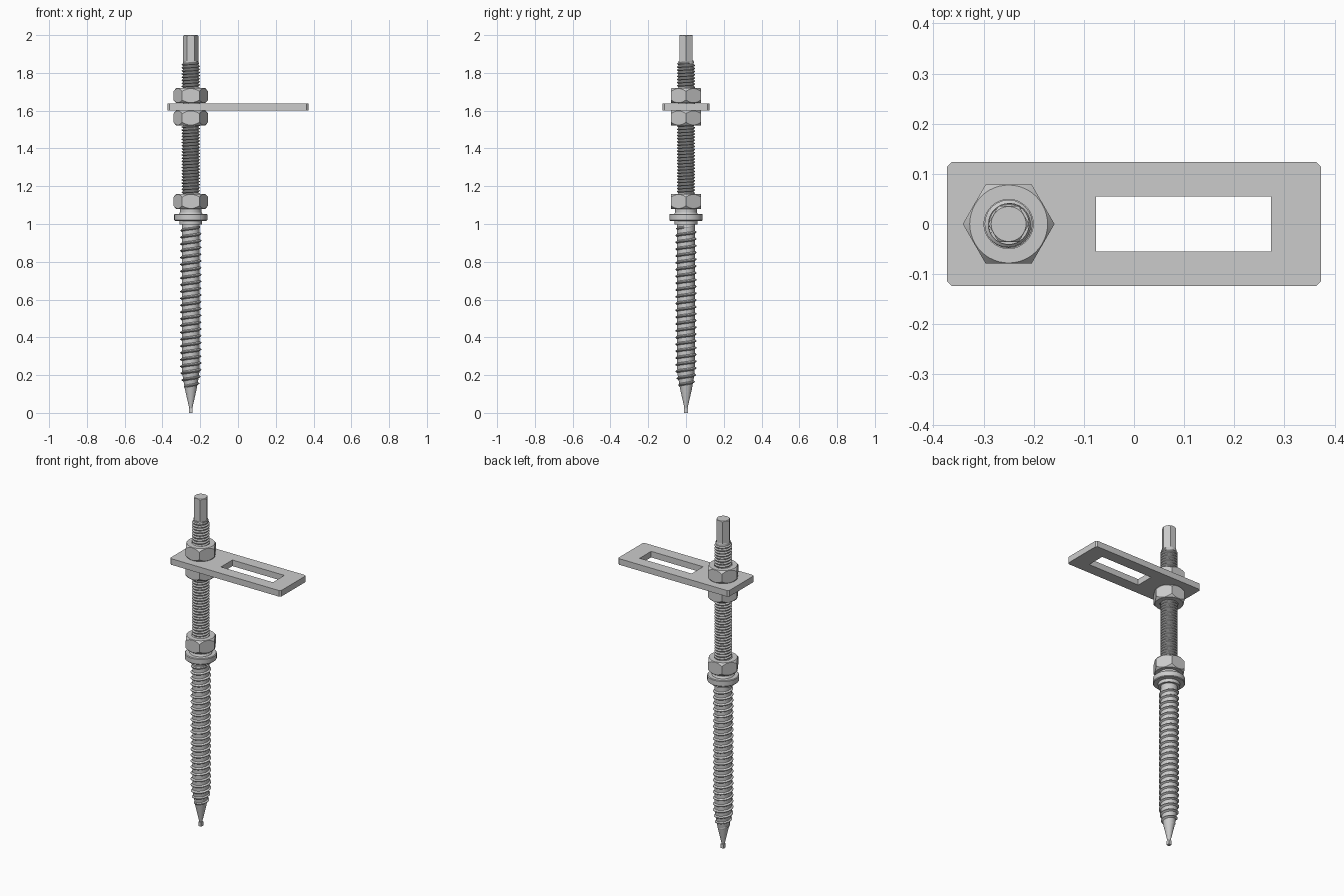
import bpy, bmesh
from math import sin, cos, pi, tau, radians

if "Cube" in bpy.data.objects:
    bpy.data.objects.remove(bpy.data.objects["Cube"])

AX = -0.25  # x position of the bolt axis


def finish(name, bm, angle=30):
    bmesh.ops.remove_doubles(bm, verts=bm.verts, dist=1e-5)
    bmesh.ops.recalc_face_normals(bm, faces=bm.faces)
    me = bpy.data.meshes.new(name)
    bm.to_mesh(me)
    bm.free()
    ob = bpy.data.objects.new(name, me)
    bpy.context.collection.objects.link(ob)
    bpy.ops.object.select_all(action='DESELECT')
    ob.select_set(True)
    bpy.context.view_layer.objects.active = ob
    bpy.ops.object.shade_smooth_by_angle(angle=radians(angle))
    return ob


def skin(bm, rings, closed=True):
    """Join consecutive rows of points with quads."""
    rows = [[bm.verts.new(p) for p in r] for r in rings]
    n = len(rows[0])
    for a, b in zip(rows, rows[1:]):
        for i in range(n if closed else n - 1):
            j = (i + 1) % n
            bm.faces.new((a[i], a[j], b[j], b[i]))
    return rows


def lathe(name, profile, n=32):
    bm = bmesh.new()
    rows = skin(bm, [[(AX + r * cos(tau * i / n), r * sin(tau * i / n), z)
                      for i in range(n)] for r, z in profile])
    bm.faces.new(rows[0])
    bm.faces.new(rows[-1])
    return finish(name, bm)


def hex_part(name, corner, z0, z1, bore, slope, bottom_chamfer=True):
    """Hexagonal prism whose corners are cut by a cone at the ends."""
    n, apo = 48, corner * cos(pi / 6)
    angs = [tau * i / n for i in range(n)]

    def ring(rad, zf):
        out = []
        for a in angs:
            r = rad if rad else apo / cos((a % (pi / 3)) - pi / 6)
            out.append((AX + r * cos(a), r * sin(a), zf(r)))
        return out
    rc = apo * 0.98
    drop = lambda r: slope * max(0, r - rc)
    low = drop if bottom_chamfer else (lambda r: 0)
    bm = bmesh.new()
    rows = skin(bm, [ring(bore, lambda r: z0), ring(rc, lambda r: z0),
                     ring(None, lambda r: z0 + low(r)),
                     ring(None, lambda r: z1 - drop(r)),
                     ring(rc, lambda r: z1), ring(bore, lambda r: z1)])
    for a, b in zip(range(n), list(range(1, n)) + [0]):  # bore wall
        bm.faces.new((rows[-1][a], rows[-1][b], rows[0][b], rows[0][a]))
    return finish(name, bm)


def thread(name, z0, z1, pitch, root, crest, width, n=24):
    """Helical fin; root and crest are functions of z."""
    steps = int((z1 - z0) / pitch * n)
    rows = []
    for s in range(steps + 1):
        a, z = tau * s / n, z0 + pitch * s / n
        fade = min(1, s / n, (steps - s) / n)
        ro = root(z) - 0.002
        rt = ro + (crest(z) - ro) * fade
        rows.append([(AX + r * cos(a), r * sin(a), z + dz) for r, dz in
                     ((ro, -width / 2), (rt, -width * .1),
                      (rt, width * .1), (ro, width / 2))])
    bm = bmesh.new()
    skin(bm, rows, closed=False)
    return finish(name, bm)


# Wood screw shank with pointed end
lathe("screw_shank", [(0.006, 0.015), (0.031, 0.125), (0.044, 0.2), (0.047, 0.24),
                      (0.047, 1.01)])
taper = lambda z: 0.03 + 0.017 * min(1, max(0, (z - 0.12) / 0.1))
thread("screw_thread", 0.12, 1.0, 0.036, taper, lambda z: taper(z) + 0.009, 0.018)

# Little square point at the very tip
bm = bmesh.new()
bmesh.ops.create_cube(bm, size=1)
for v in bm.verts:
    v.co = (AX + v.co.x * 0.02, v.co.y * 0.02, 0.0125 + v.co.z * 0.025)
finish("tip_point", bm)

# Machine thread rod
lathe("upper_rod", [(0.041, 1.0), (0.041, 1.862)])
thread("upper_thread", 1.06, 1.862, 0.0165, lambda z: 0.041, lambda z: 0.048, 0.0165)

# Hexagonal drive end
hex_part("drive_end", 0.041, 1.85, 2.0, 0.0005, 0.9, False)

# Sealing washer with collars
lathe("sealing_washer", [(0.06, 0.997), (0.06, 1.017), (0.084, 1.017), (0.088, 1.021),
                         (0.088, 1.05), (0.084, 1.054), (0.062, 1.054), (0.057, 1.062),
                         (0.057, 1.082)])

# Three nuts
for name, z in (("lower_nut", 1.08), ("middle_nut", 1.522), ("top_nut", 1.64)):
    hex_part(name, 0.0915, z, z + 0.079, 0.049, 1.2)

# Slotted adapter plate: clipped outer corners, rectangular slot
X, Y, C = 0.3725, 0.124, 0.009
outer = [(X, Y - C), (X - C, Y), (C - X, Y), (-X, Y - C),
         (-X, C - Y), (C - X, -Y), (X - C, -Y), (X, C - Y)]
inner = [(0.273, 0.055), (-0.076, 0.055), (-0.076, -0.055), (0.273, -0.055)]
bm = bmesh.new()
ring = lambda pts, z: [bm.verts.new((x, y, z)) for x, y in pts]
layers = [(ring(outer, z), ring(inner, z)) for z in (1.602, 1.639)]
for o, i in layers:
    for k in range(4):
        bm.faces.new((o[2 * k], o[2 * k + 1], i[k]))
        bm.faces.new((o[2 * k + 1], o[(2 * k + 2) % 8], i[(k + 1) % 4], i[k]))
for a, b in zip(*layers):
    for k in range(len(a)):
        j = (k + 1) % len(a)
        bm.faces.new((a[k], a[j], b[j], b[k]))
finish("slotted_plate", bm)
